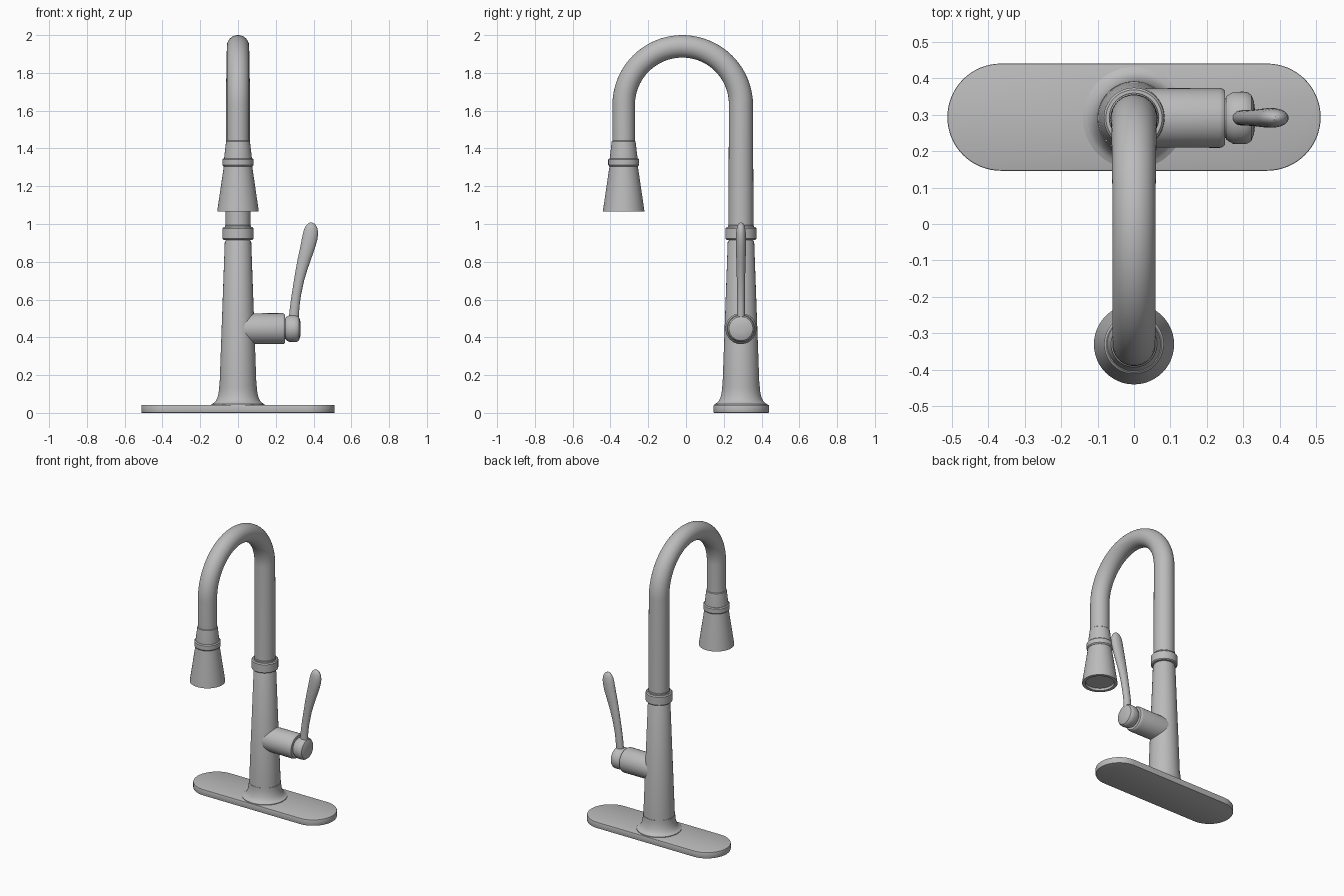
import bpy, bmesh, math
from mathutils import Vector

cube = bpy.data.objects.get("Cube")
if cube:
    bpy.data.objects.remove(cube, do_unlink=True)

GREY = (0.5, 0.5, 0.5, 1.0)
metal = bpy.data.materials.new("brushed grey metal")
metal.use_nodes = True
metal.diffuse_color = GREY
metal.node_tree.nodes["Principled BSDF"].inputs["Base Color"].default_value = GREY

X, Y, Z = Vector((1, 0, 0)), Vector((0, 1, 0)), Vector((0, 0, 1))
COL_Y, HEAD_Y = 0.291, -0.33      # column and spray head axes
HUB_Z = 0.446


def finish(name, bm):
    bmesh.ops.recalc_face_normals(bm, faces=bm.faces)
    mesh = bpy.data.meshes.new(name)
    bm.to_mesh(mesh)
    bm.free()
    mesh.materials.append(metal)
    ob = bpy.data.objects.new(name, mesh)
    bpy.context.collection.objects.link(ob)
    bpy.ops.object.select_all(action='DESELECT')
    ob.select_set(True)
    bpy.context.view_layer.objects.active = ob
    bpy.ops.object.shade_smooth_by_angle(angle=math.radians(32))
    return ob


def loft(name, sections, n=48):
    """Skin elliptical sections given as (centre, half axis a, half axis b)."""
    bm = bmesh.new()
    rings = []
    for c, a, b in sections:
        rings.append([bm.verts.new(c + a * math.cos(t) + b * math.sin(t))
                      for t in (2 * math.pi * i / n for i in range(n))])
    for r, s in zip(rings, rings[1:]):
        for i in range(n):
            j = (i + 1) % n
            bm.faces.new((r[i], r[j], s[j], s[i]))
    bm.faces.new(rings[0])
    bm.faces.new(rings[-1])
    return finish(name, bm)


def turned_z(name, y, profile):
    """Lathe a list of (radius, z) about a vertical axis."""
    return loft(name, [(Vector((0, y, z)), X * r, Y * r) for r, z in profile])


def turned_x(name, profile):
    """Lathe a list of (radius, x) about the handle hub axis."""
    return loft(name, [(Vector((x, COL_Y, HUB_Z)), Y * r, Z * r) for r, x in profile])


# Deck plate: stadium outline with softened rims
bm = bmesh.new()
R, HALF = 0.147, 0.365
outline = []
for side in (1, -1):
    for i in range(33):
        t = -math.pi / 2 + math.pi * i / 32
        outline.append((side * (HALF + R * math.cos(t)), 0.293 + side * R * math.sin(t)))
base = bm.faces.new([bm.verts.new((x, y, 0)) for x, y in outline])
res = bmesh.ops.extrude_face_region(bm, geom=[base])
bmesh.ops.translate(bm, vec=(0, 0, 0.042),
                    verts=[v for v in res["geom"] if isinstance(v, bmesh.types.BMVert)])
rims = [e for e in bm.edges if abs(e.verts[0].co.z - e.verts[1].co.z) < 1e-5]
bmesh.ops.bevel(bm, geom=rims, offset=0.004, segments=2, affect='EDGES', profile=0.5)
finish("deck_plate", bm)

# Column: flared foot, tapered body, collar and upper tube
foot = [(0.14, 0.035), (0.14, 0.046)]
for i in range(1, 9):
    t = math.pi / 2 * i / 8
    foot.append((0.137 - 0.037 * math.sin(t), 0.14 - 0.09 * math.cos(t)))
turned_z("flared_foot", COL_Y, foot)
turned_z("column_body", COL_Y, [(0.098, 0.13), (0.096, 0.19), (0.07, 0.905), (0.067, 0.912)])
turned_z("column_neck", COL_Y, [(0.064, 0.90), (0.064, 0.93)])
turned_z("column_collar", COL_Y, [(0.077, 0.916), (0.083, 0.922), (0.083, 0.976),
                                  (0.077, 0.983), (0.068, 0.983), (0.068, 0.992), (0.065, 0.996)])

# Gooseneck: straight riser, half circle, short drop
mid, rad, spring = (COL_Y + HEAD_Y) / 2, (COL_Y - HEAD_Y) / 2, 1.63
path = [(Vector((0, COL_Y, 0.97)), Y, 0.066)]
for i in range(41):
    t = math.pi * i / 40
    d = Vector((0, math.cos(t), math.sin(t)))
    path.append((Vector((0, mid, spring)) + d * rad, d, 0.064 - 0.0045 * min(1, i / 15)))
path.append((Vector((0, HEAD_Y, 1.43)), -Y, 0.0595))
loft("gooseneck_tube", [(c, X * r, d * r) for c, d, r in path])

# Spray head: collar cone, ring and bell with a recessed face
turned_z("spray_head_neck", HEAD_Y, [(0.058, 1.443), (0.063, 1.438), (0.074, 1.345), (0.074, 1.32)])
turned_z("spray_head_ring", HEAD_Y, [(0.076, 1.348), (0.082, 1.342), (0.082, 1.312), (0.076, 1.305)])
turned_z("spray_head_bell", HEAD_Y, [(0.074, 1.32), (0.076, 1.30), (0.109, 1.075), (0.11, 1.065),
                                     (0.09, 1.065), (0.088, 1.08)])

# Handle hub, neck and rounded end cap
turned_x("handle_hub", [(0.081, 0.02), (0.082, 0.235), (0.08, 0.243), (0.074, 0.25)])
turned_x("handle_neck", [(0.055, 0.24), (0.055, 0.265)])
turned_x("handle_cap", [(0.058, 0.252), (0.063, 0.258), (0.071, 0.272), (0.072, 0.30),
                        (0.070, 0.312), (0.063, 0.322), (0.045, 0.329), (0.02, 0.332)])

# Lever: flattened paddle of (z, centre x, half width x, half width y)
lever = [(0.45, 0.294, 0.024, 0.020), (0.52, 0.297, 0.026, 0.021), (0.56, 0.300, 0.025, 0.021),
         (0.62, 0.308, 0.025, 0.021), (0.70, 0.323, 0.027, 0.022), (0.76, 0.337, 0.031, 0.023),
         (0.82, 0.353, 0.036, 0.025), (0.88, 0.370, 0.040, 0.027), (0.92, 0.379, 0.0415, 0.027),
         (0.95, 0.384, 0.040, 0.026), (0.975, 0.386, 0.035, 0.023), (0.993, 0.387, 0.026, 0.018),
         (1.003, 0.387, 0.016, 0.011), (1.008, 0.387, 0.005, 0.004)]
loft("lever", [(Vector((x, COL_Y, z)), X * a, Y * b) for z, x, a, b in lever], 32)
